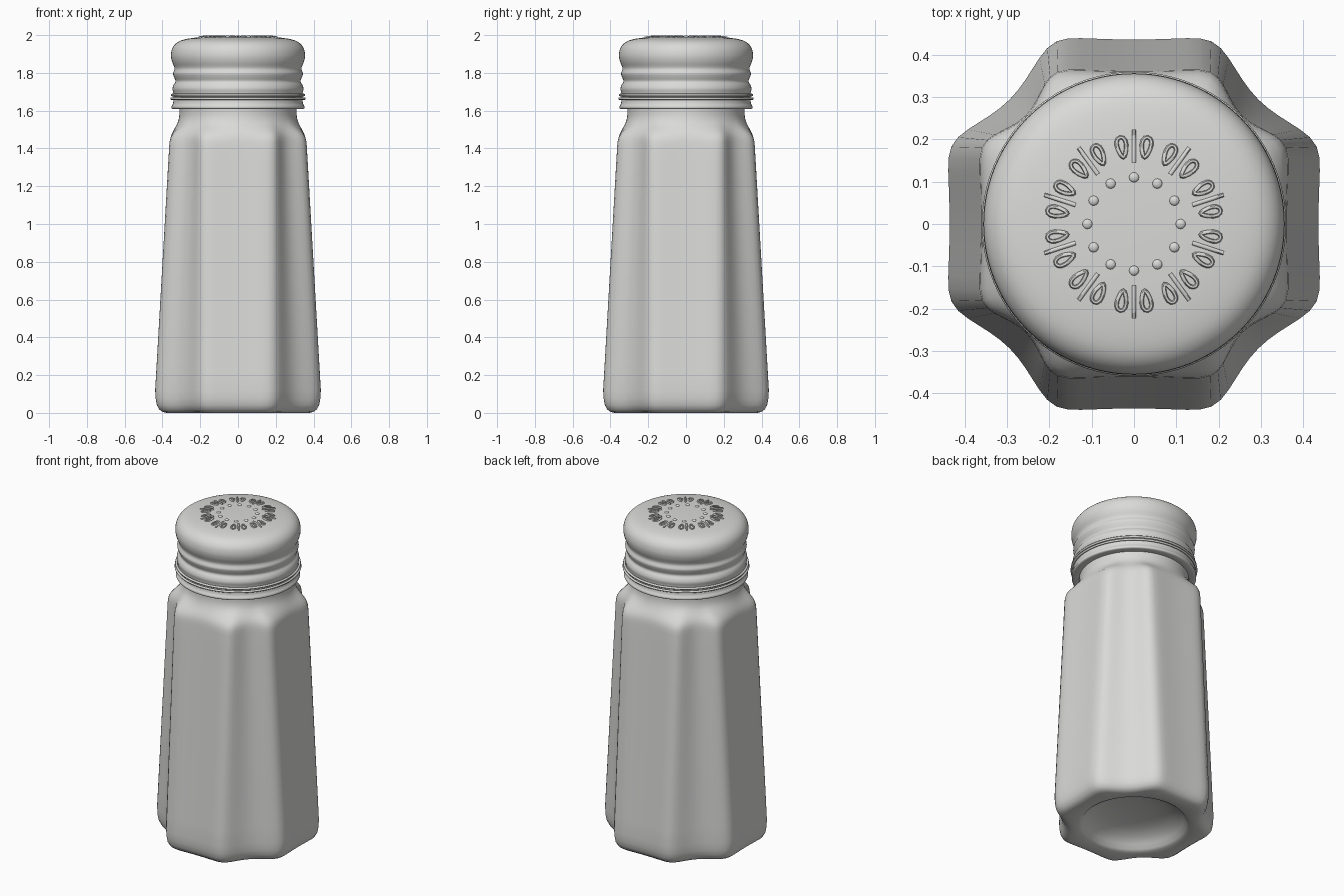
import bpy, bmesh, math
from mathutils import Vector

if "Cube" in bpy.data.objects:
    bpy.data.objects.remove(bpy.data.objects["Cube"])

grey = bpy.data.materials.new("light grey")
grey.diffuse_color = (0.7, 0.7, 0.69, 1)
grey.use_nodes = True
grey.node_tree.nodes["Principled BSDF"].inputs["Base Color"].default_value = grey.diffuse_color


def finish(ob, angle=40):
    ob.data.materials.append(grey)
    bpy.ops.object.select_all(action='DESELECT')
    ob.select_set(True)
    bpy.context.view_layer.objects.active = ob
    bpy.ops.object.shade_smooth_by_angle(angle=math.radians(angle))
    return ob


def loft(name, rings, angle=40):
    """Skin a stack of closed rings and cap both ends."""
    bm = bmesh.new()
    loops = [[bm.verts.new(p) for p in r] for r in rings]
    n = len(loops[0])
    for a, b in zip(loops, loops[1:]):
        for i in range(n):
            j = (i + 1) % n
            bm.faces.new((a[i], a[j], b[j], b[i]))
    bm.faces.new(loops[0][::-1])
    bm.faces.new(loops[-1])
    bmesh.ops.recalc_face_normals(bm, faces=bm.faces[:])
    me = bpy.data.meshes.new(name)
    bm.to_mesh(me)
    bm.free()
    ob = bpy.data.objects.new(name, me)
    bpy.context.collection.objects.link(ob)
    return finish(ob, angle)


def circle(r, z, n=96):
    return [Vector((r * math.cos(2 * math.pi * i / n),
                    r * math.sin(2 * math.pi * i / n), z)) for i in range(n)]


def smooth_profile(pts, steps=4):
    """Catmull-Rom curve through profile points."""
    out = []
    p = [pts[0]] + pts + [pts[-1]]
    for i in range(1, len(p) - 2):
        for s in range(steps):
            t = s / steps
            out.append(tuple(0.5 * (2 * b + (c - a) * t + (2 * a - 5 * b + 4 * c - d) * t * t
                                    + (3 * b - a - 3 * c + d) * t ** 3)
                             for a, b, c, d in zip(*p[i - 1:i + 3])))
    return out + [pts[-1]]


def octagon(a, z, half=0.187, flute=0.03, scale=1.0, m=12):
    """Eight-sided section: nearly flat main panels, hollowed diagonal panels."""
    pts = []
    for q in range(4):
        c, s = math.cos(q * math.pi / 2), math.sin(q * math.pi / 2)
        for i in range(2 * m):
            t = (i % m) / m
            dip = math.sin(math.pi * t) ** 2
            if i < m:
                x, y = a - 0.005 * dip, -half + 2 * half * t
            else:
                k = flute * dip * 0.707
                x, y = a + (half - a) * t - k, half + (a - half) * t - k
            pts.append(Vector((x * c - y * s, x * s + y * c, 0)))
    for _ in range(2):                      # round the vertical corners
        pts = [(pts[i - 1] + 2 * pts[i] + pts[(i + 1) % len(pts)]) / 4
               for i in range(len(pts))]
    return [Vector((p.x * scale, p.y * scale, z)) for p in pts]


def blend(a, b, t):
    """Mix an octagon ring with a round ring of radius b at the same angles."""
    out = []
    for p in a:
        d = Vector((p.x, p.y, 0)).normalized() * b
        out.append(p.lerp(Vector((d.x, d.y, p.z)), t))
    return out


# glass body: hollowed base, rounded foot, tapering panels, round neck
rings = []
for r, z in [(0.02, 0.10), (0.1, 0.097), (0.18, 0.085), (0.24, 0.064),
             (0.28, 0.035), (0.298, 0.012), (0.315, 0.002)]:
    rings.append(blend(octagon(0.44, z), r, 1))
for s, z in [(0.86, 0.0), (0.91, 0.005), (0.95, 0.018), (0.98, 0.042), (0.994, 0.075)]:
    rings.append(octagon(0.44, z, scale=s))
for i in range(14):
    z = 0.12 + 1.29 * i / 13
    rings.append(octagon(0.44 - 0.0575 * (z - 0.12), z))
for a, z, t in [(0.364, 1.435, 0.03), (0.361, 1.455, 0.1), (0.355, 1.475, 0.25),
                (0.344, 1.495, 0.47), (0.333, 1.513, 0.7), (0.322, 1.533, 0.9),
                (0.314, 1.555, 1), (0.31, 1.58, 1), (0.31, 1.60, 1), (0.31, 1.64, 1)]:
    rings.append(blend(octagon(a, z), a, t))
loft("glass_body", rings)

# screw cap: rolled lip, threads and low dome
top = 1.994
profile = [(0.29, 1.612), (0.33, 1.608), (0.349, 1.611), (0.352, 1.622), (0.345, 1.636),
           (0.342, 1.654), (0.342, 1.69), (0.347, 1.715), (0.342, 1.735), (0.331, 1.755),
           (0.339, 1.778), (0.344, 1.797), (0.337, 1.817), (0.338, 1.832), (0.350, 1.862),
           (0.355, 1.895), (0.347, 1.932), (0.322, 1.961), (0.28, 1.978), (0.2, 1.989),
           (0.1, 1.993), (0.01, top)]
loft("screw_cap", [circle(r, z) for r, z in smooth_profile(profile)])

# thin raised bands around the cap skirt
for k, (r, z) in enumerate([(0.352, 1.664), (0.349, 1.683)]):
    bpy.ops.mesh.primitive_torus_add(major_radius=r, minor_radius=0.007,
                                     major_segments=96, minor_segments=8, location=(0, 0, z))
    bpy.context.object.name = "cap_band_%d" % (k + 1)
    finish(bpy.context.object, 60)

# ring of small raised dots on the dome
for k in range(12):
    a = k * math.pi / 6
    bpy.ops.mesh.primitive_uv_sphere_add(segments=12, ring_count=8, radius=0.012,
                                         location=(0.11 * math.cos(a), 0.11 * math.sin(a), 1.992))
    bpy.context.object.scale.z = 0.6
    bpy.context.object.name = "dome_dot_%02d" % (k + 1)
    finish(bpy.context.object, 60)


# raised wreath: teardrop loops alternating with small radial strokes
def relief(name, paths, cyclic):
    cu = bpy.data.curves.new(name, 'CURVE')
    cu.dimensions = '3D'
    cu.bevel_depth = 0.005
    cu.bevel_resolution = 1
    cu.use_fill_caps = True
    for path in paths:
        sp = cu.splines.new('POLY')
        sp.points.add(len(path) - 1)
        for pt, (x, y) in zip(sp.points, path):
            pt.co = (x, y, 1.9945 - 0.15 * max(0, math.hypot(x, y) - 0.17), 1)
        sp.use_cyclic_u = cyclic
    ob = bpy.data.objects.new(name, cu)
    bpy.context.collection.objects.link(ob)
    bpy.ops.object.select_all(action='DESELECT')
    ob.select_set(True)
    bpy.context.view_layer.objects.active = ob
    bpy.ops.object.convert(target='MESH')
    finish(bpy.context.object, 60)


drops, strokes = [], []
for k in range(20):
    a = 2 * math.pi * (k + 0.5) / 20
    ca, sa = math.cos(a), math.sin(a)
    drop = []
    for i in range(14):
        t = 2 * math.pi * i / 14
        u = 0.183 + 0.024 * math.cos(t)
        v = 0.015 * math.sin(t) * (0.7 + 0.3 * math.cos(t))
        drop.append((u * ca - v * sa, u * sa + v * ca))
    drops.append(drop)
    b = a + math.pi / 20
    strokes.append([(r * math.cos(b), r * math.sin(b)) for r in (0.145, 0.17, 0.2, 0.222)])
relief("wreath_loops", drops, True)
relief("wreath_strokes", strokes[::2], False)
